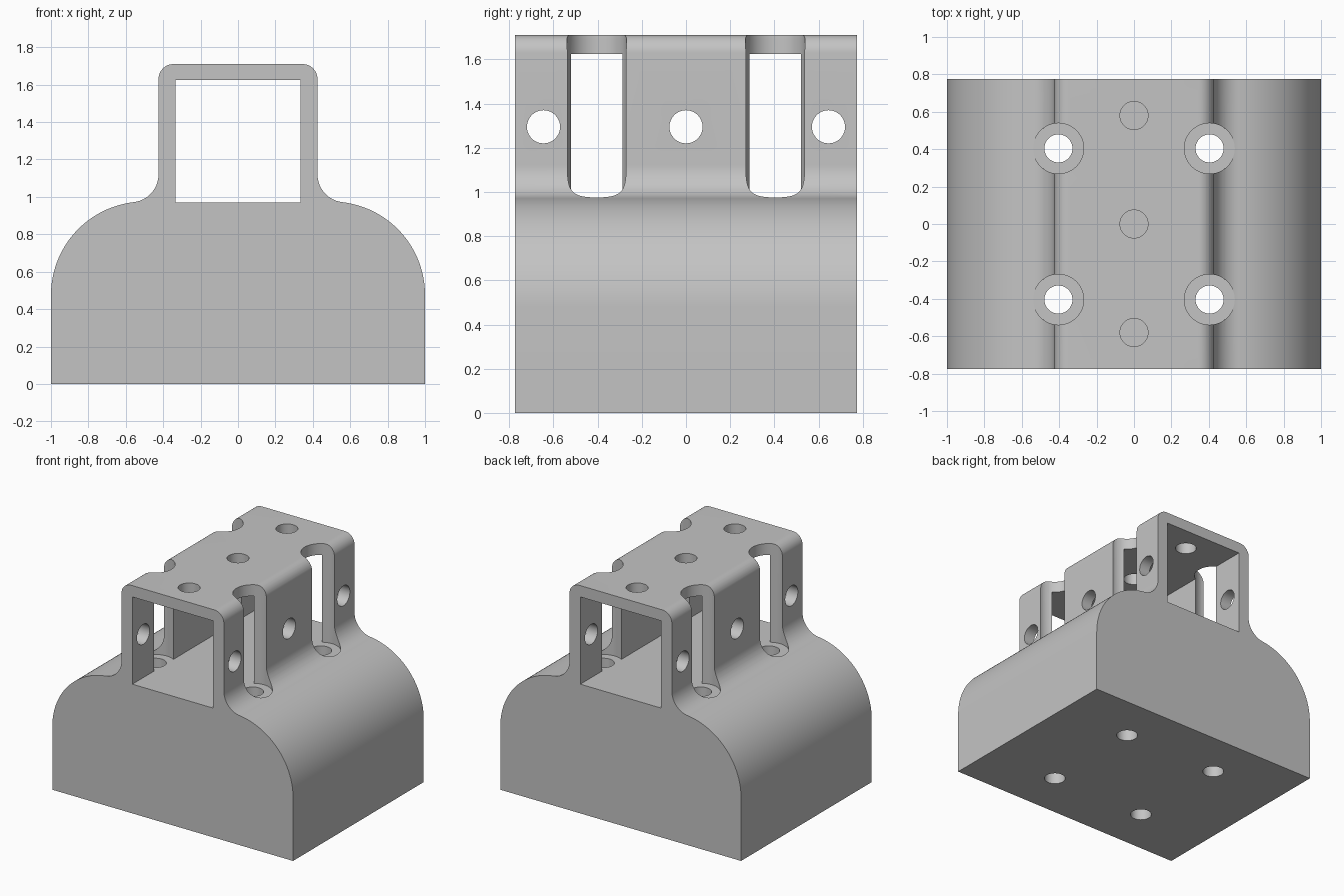
import bpy, bmesh, math
from mathutils import Matrix, Vector

cube = bpy.data.objects.get("Cube")
if cube:
    bpy.data.objects.remove(cube, do_unlink=True)

grey = bpy.data.materials.new("plain grey")
grey.use_nodes = True
colour = (0.55, 0.55, 0.55, 1)
grey.diffuse_color = colour
grey.node_tree.nodes["Principled BSDF"].inputs["Base Color"].default_value = colour

DEPTH = 0.775      # half depth along y
TOP = 1.71
FLOOR = 0.97       # floor of the square tunnel
NECK = 0.425       # half width of the upper box


def arc(cx, cz, r, start, end, steps):
    angles = [math.radians(start + (end - start) * i / steps) for i in range(steps + 1)]
    return [(cx + r * math.cos(a), cz + r * math.sin(a)) for a in angles]


def finish(bm, name):
    bmesh.ops.recalc_face_normals(bm, faces=bm.faces)
    mesh = bpy.data.meshes.new(name)
    bm.to_mesh(mesh)
    bm.free()
    mesh.materials.append(grey)
    obj = bpy.data.objects.new(name, mesh)
    bpy.context.collection.objects.link(obj)
    return obj


def box(name, size, centre):
    bm = bmesh.new()
    bmesh.ops.create_cube(bm, size=1, matrix=Matrix.Translation(centre) @ Matrix.Diagonal((*size, 1)))
    return finish(bm, name)


def cylinder(name, radius, start, end):
    start, end = Vector(start), Vector(end)
    axis = end - start
    turn = axis.to_track_quat("Z", "Y").to_matrix().to_4x4()
    bm = bmesh.new()
    bmesh.ops.create_cone(bm, cap_ends=True, segments=48, radius1=radius, radius2=radius,
                          depth=axis.length, matrix=Matrix.Translation((start + end) / 2) @ turn)
    return finish(bm, name)


# Body: right half of the profile, mirrored and extruded along y
shoulder_r, shoulder_z, fillet, corner = 0.5, 0.475, 0.15, 0.08
fx = NECK + fillet
fz = shoulder_z + math.sqrt((shoulder_r + fillet) ** 2 - (fx - 0.5) ** 2)
meet = math.degrees(math.atan2(fz - shoulder_z, fx - 0.5))
half = [(1, 0)]
half += arc(0.5, shoulder_z, shoulder_r, 0, meet, 32)
half += arc(fx, fz, fillet, 180 + meet, 180, 20)[1:]
half += arc(NECK - corner, TOP - corner, corner, 0, 90, 12)
outline = half + [(-x, z) for x, z in reversed(half)]

bm = bmesh.new()
front = bm.faces.new([bm.verts.new((x, -DEPTH, z)) for x, z in outline])
back = bmesh.ops.extrude_face_region(bm, geom=[front], use_keep_orig=True)["geom"]
bmesh.ops.translate(bm, vec=(0, 2 * DEPTH, 0), verts=[v for v in back if isinstance(v, bmesh.types.BMVert)])
body = finish(bm, "mount_body")

# Square tunnel through the upper box
roof = 1.625
cutters = [box("tunnel_cutter", (0.67, 2, roof - FLOOR), (0, 0, (roof + FLOOR) / 2))]

# Corner bolt holes with wide clearance above the shoulder
for x in (-0.404, 0.404):
    for y in (-0.404, 0.404):
        cutters.append(cylinder("clearance_cutter", 0.135, (x, y, FLOOR), (x, y, 2)))
        cutters.append(cylinder("bolt_cutter", 0.075, (x, y, -0.2), (x, y, 1.2)))

# Cross holes through both walls, and holes through the roof
for y in (-0.645, 0, 0.645):
    cutters.append(cylinder("cross_hole_cutter", 0.075, (-0.8, y, 1.295), (0.8, y, 1.295)))
for y in (-0.58, 0, 0.58):
    cutters.append(cylinder("roof_hole_cutter", 0.075, (0, y, 1.4), (0, y, 2)))

bpy.ops.object.select_all(action="DESELECT")
bpy.context.view_layer.objects.active = body
body.select_set(True)
for cutter in cutters:
    cut = body.modifiers.new("cut", "BOOLEAN")
    cut.operation = "DIFFERENCE"
    cut.solver = "EXACT"
    cut.object = cutter
    bpy.ops.object.modifier_apply(modifier=cut.name)
    bpy.data.objects.remove(cutter, do_unlink=True)

bpy.ops.object.shade_smooth_by_angle(angle=math.radians(30))
